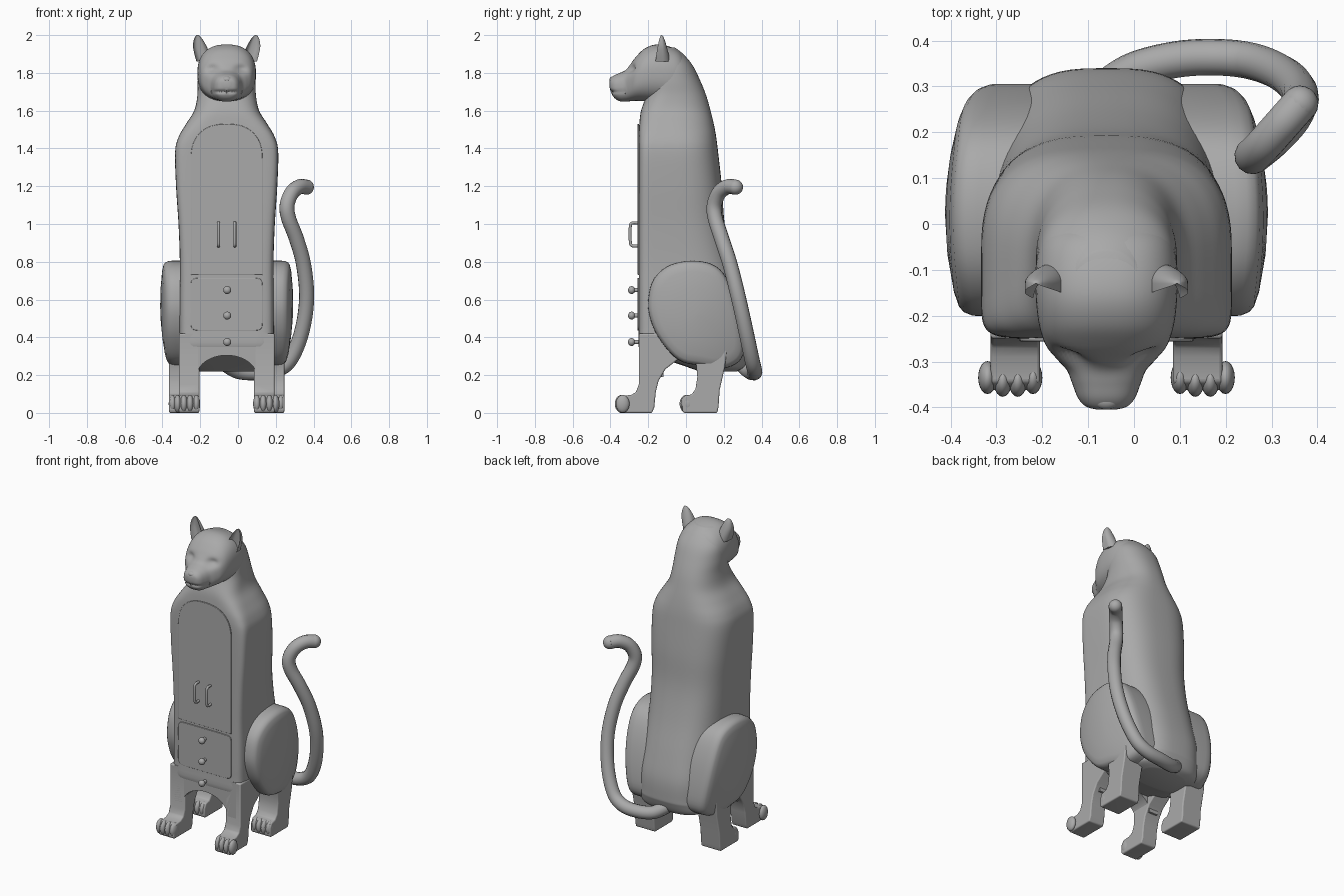
import bpy, bmesh, math
from mathutils import Vector

CX = -0.06  # symmetry plane of the body
grey = bpy.data.materials.new("grey_paint")
grey.diffuse_color = (0.4, 0.4, 0.4, 1)


def finish(name, bm, bevel=0, angle=40):
    bmesh.ops.recalc_face_normals(bm, faces=bm.faces)
    me = bpy.data.meshes.new(name)
    bm.to_mesh(me)
    bm.free()
    ob = bpy.data.objects.new(name, me)
    bpy.context.collection.objects.link(ob)
    me.materials.append(grey)
    if bevel:
        m = ob.modifiers.new("bevel", 'BEVEL')
        m.width, m.segments, m.limit_method, m.angle_limit = bevel, 3, 'ANGLE', math.radians(35)
    bpy.ops.object.select_all(action='DESELECT')
    ob.select_set(True)
    bpy.context.view_layer.objects.active = ob
    bpy.ops.object.shade_smooth_by_angle(angle=math.radians(angle))
    return ob


def spline(rows, steps, closed=False):
    """Smooth Catmull-Rom interpolation of rows of numbers."""
    n, out = len(rows), []
    for i in range(n if closed else n - 1):
        k = [(i + d) % n if closed else min(max(i + d, 0), n - 1) for d in (-1, 0, 1, 2)]
        for s in range(steps):
            t = s / steps
            out.append([0.5 * (2 * b + (c - a) * t + (2 * a - 5 * b + 4 * c - d) * t * t
                               + (3 * b - a - 3 * c + d) * t ** 3)
                        for a, b, c, d in zip(*(rows[j] for j in k))])
    return out if closed else out + [list(rows[-1])]


def loft(rings):
    bm = bmesh.new()
    vs = [[bm.verts.new(p) for p in r] for r in rings]
    n = len(vs[0])
    for a, b in zip(vs, vs[1:]):
        for i in range(n):
            bm.faces.new((a[i], a[(i + 1) % n], b[(i + 1) % n], b[i]))
    bm.faces.new(vs[0])
    bm.faces.new(vs[-1])
    return bm


def power(v, n):
    return math.copysign(abs(v) ** (2 / n), v)


def angles(n):
    return [(math.cos(2 * math.pi * i / n), math.sin(2 * math.pi * i / n)) for i in range(n)]


def ellipsoid(name, c, r):
    bm = bmesh.new()
    bmesh.ops.create_uvsphere(bm, u_segments=20, v_segments=12, radius=1)
    for v in bm.verts:
        v.co = Vector([c[i] + v.co[i] * r[i] for i in range(3)])
    return finish(name, bm)


def tube(name, pts, r, steps=8, taper=None):
    cu = bpy.data.curves.new(name, 'CURVE')
    cu.dimensions, cu.bevel_depth, cu.bevel_resolution, cu.use_fill_caps = '3D', r, 5, True
    sp = cu.splines.new('POLY')
    path = spline(pts, steps)
    sp.points.add(len(path) - 1)
    for p, q in zip(sp.points, path):
        p.co = (*q, 1)
    cu.materials.append(grey)
    ob = bpy.data.objects.new(name, cu)
    bpy.context.collection.objects.link(ob)


# torso: height, half width, front y, back y, back squareness, front squareness
torso = [(0.22, 0.15, 0.07, 0.27, 3, 3), (0.245, 0.22, 0.0, 0.31, 3, 3), (0.30, 0.245, -0.16, 0.335, 3, 6),
         (0.335, 0.25, -0.245, 0.34, 3, 9), (0.45, 0.25, -0.25, 0.335, 3, 10), (0.6, 0.25, -0.25, 0.30, 2.8, 10),
         (0.8, 0.248, -0.25, 0.245, 2.8, 10), (1.0, 0.255, -0.25, 0.205, 2.8, 10),
         (1.2, 0.268, -0.25, 0.19, 2.8, 10), (1.38, 0.273, -0.25, 0.17, 2.8, 9), (1.46, 0.255, -0.25, 0.16, 2.7, 7),
         (1.53, 0.215, -0.247, 0.147, 2.5, 5), (1.6, 0.172, -0.238, 0.13, 2.4, 3.5),
         (1.68, 0.155, -0.21, 0.107, 2.3, 2.6), (1.76, 0.153, -0.19, 0.075, 2.2, 2.4),
         (1.84, 0.145, -0.18, 0.035, 2.2, 2.2), (1.90, 0.115, -0.18, -0.015, 2, 2), (1.935, 0.07, -0.17, -0.06, 2, 2)]
rings = []
for z, w, f, b, nb, nf in spline(torso, 5):
    cy = f + (b - f) * 0.42
    rings.append([(CX + w * power(c, nb if s > 0 else nf),
                   cy + ((b - cy) * power(s, nb) if s > 0 else (cy - f) * power(s, nf)), z)
                  for c, s in angles(72)])
finish("torso", loft(rings))

# head: y, half width, bottom z, top z
head = [(0.02, 0.10, 1.64, 1.84), (-0.03, 0.14, 1.64, 1.91), (-0.09, 0.154, 1.64, 1.94), (-0.16, 0.154, 1.645, 1.95),
        (-0.22, 0.147, 1.65, 1.928), (-0.265, 0.132, 1.652, 1.885), (-0.295, 0.108, 1.65, 1.845),
        (-0.32, 0.086, 1.648, 1.815), (-0.35, 0.074, 1.65, 1.80), (-0.38, 0.062, 1.668, 1.787),
        (-0.398, 0.045, 1.70, 1.772), (-0.405, 0.02, 1.725, 1.757)]
rings = [[(CX + w * power(c, 2.4), y, (lo + hi) / 2 + (hi - lo) / 2 * power(s, 2.4)) for c, s in angles(56)]
         for y, w, lo, hi in spline(head, 5)]
bm = loft(rings)
for v in bm.verts:  # eye hollows and mouth corners
    dx = abs(v.co.x - CX)
    g = math.exp(-((dx - 0.075) / 0.035) ** 2 - ((v.co.z - 1.82) / 0.022) ** 2)
    m = math.exp(-((v.co.z - 1.70) / 0.008) ** 2) * (dx > 0.006)
    if v.co.y < -0.24:
        v.co.y += 0.022 * g + (0.01 * m if v.co.y < -0.32 else 0)
finish("head", bm)
ellipsoid("nose", (CX, -0.385, 1.765), (0.028, 0.02, 0.017))

# side outlines (y, z) for haunch and legs
haunch = spline([(-0.2, 0.60), (-0.17, 0.71), (-0.08, 0.785), (0.06, 0.805), (0.18, 0.76), (0.255, 0.62), (0.30, 0.42),
                 (0.295, 0.29), (0.2, 0.235), (0.08, 0.25), (-0.04, 0.28), (-0.14, 0.39), (-0.19, 0.5)], 5, True)
front_leg = [(-0.25, 0.42), (-0.25, 0.15), (-0.265, 0.11), (-0.29, 0.095), (-0.345, 0.09), (-0.362, 0.06),
             (-0.362, 0.01), (-0.352, 0), (-0.18, 0), (-0.168, 0.03), (-0.16, 0.11), (-0.145, 0.17), (-0.11, 0.23),
             (-0.04, 0.285), (0.0, 0.34), (0.0, 0.42)]
hind_leg = [(0.03, 0.36), (0.055, 0.25), (0.06, 0.19), (0.05, 0.125), (0.03, 0.098), (-0.005, 0.09), (-0.02, 0.06),
            (-0.02, 0.01), (-0.01, 0), (0.165, 0), (0.172, 0.03), (0.178, 0.12), (0.205, 0.24), (0.22, 0.36)]


def slab(name, outline, x0, x1, bevel):
    finish(name, loft([[(x, y, z) for y, z in outline] for x in (x0, x1)]), bevel, 50)


for side, sx in (("left", -1), ("right", 1)):
    # domed haunch
    rings = []
    for w, k in ((0.12, 0.97), (0.22, 1), (0.30, 1), (0.325, 0.995), (0.342, 0.965), (0.349, 0.92), (0.352, 0.8),
                 (0.352, 0.5), (0.352, 0.2), (0.352, 0.02)):
        ring = []
        for y, z in haunch:
            y, z = 0.06 + (y - 0.06) * k, 0.52 + (z - 0.52) * k
            ring.append((CX + sx * (w - 0.68 * (y - 0.02) ** 2 - 0.35 * (z - 0.58) ** 2), y, z))
        rings.append(ring)
    finish(side + "_haunch", loft(rings))
    slab(side + "_front_leg", front_leg, CX + sx * 0.145, CX + sx * 0.253, 0.012)
    slab(side + "_hind_leg", hind_leg, CX + sx * 0.165, CX + sx * 0.305, 0.018)
    # paws with four toes
    for leg, x0, y0 in (("front", 0.21, -0.335), ("hind", 0.237, 0.008)):
        for i in range(4):
            ellipsoid(f"{side}_{leg}_toe_{i + 1}", (CX + sx * (x0 + (i - 1.5) * 0.033), y0 - (0.006 if 0 < i < 3 else 0), 0.048),
                      (0.0205, 0.036, 0.047))
    # cupped ear
    rings = []
    for z, x, w, d in spline([(1.86, 0.118, 0.042, 0.045), (1.90, 0.13, 0.041, 0.038), (1.94, 0.142, 0.036, 0.028),
                              (1.975, 0.15, 0.024, 0.017), (1.995, 0.153, 0.011, 0.008), (2.0, 0.154, 0.003, 0.002)], 4):
        rings.append([(CX + sx * (x + w * c), -0.13 + d * (s if s > 0 else -0.25 * s - 0.7 * abs(c) ** 4), z)
                      for c, s in angles(32)])
    finish(side + "_ear", loft(rings))
    # door handle
    hx = CX + sx * 0.043
    tube(side + "_handle", [(hx, -0.245, 0.885), (hx, -0.285, 0.885), (hx, -0.295, 0.91), (hx, -0.295, 0.985),
                            (hx, -0.285, 1.005), (hx, -0.245, 1.005)], 0.008)

# arched apron between the front legs
arch = [(CX + 0.16 * c, 0.19 + 0.115 * s) for c, s in angles(48)[:25]]
outline = [(CX + 0.22, 0.19)] + arch + [(CX - 0.22, 0.19), (CX - 0.22, 0.42), (CX + 0.22, 0.42)]
finish("apron", loft([[(x, y, z) for x, z in outline] for y in (-0.25, -0.12)]))


def plate(name, outline):
    finish(name, loft([[(x, y, z) for x, z in outline] for y in (-0.256, -0.248)]), 0.003)


# cupboard door with arched top, and drawer front
plate("door", [(CX - 0.19, 0.73), (CX + 0.19, 0.73)]
      + [(CX + 0.19 * power(c, 2.4), 1.34 + 0.19 * power(s, 2.4)) for c, s in angles(48)[:25]])
plate("drawer", [(CX + 0.19 * power(c, 12), 0.575 + 0.14 * power(s, 12)) for c, s in angles(48)])
for i, z in enumerate((0.65, 0.515, 0.375)):
    ellipsoid(f"knob_{i + 1}", (CX + 0.003, -0.288, z), (0.021, 0.019, 0.021))
    tube(f"knob_stem_{i + 1}", [(CX + 0.003, -0.245, z), (CX + 0.003, -0.285, z)], 0.011, 2)

# tail
tail = [(-0.07, 0.29, 0.26), (0.0, 0.335, 0.22), (0.1, 0.36, 0.212), (0.2, 0.363, 0.225), (0.275, 0.35, 0.28),
        (0.335, 0.32, 0.42), (0.363, 0.28, 0.6), (0.348, 0.235, 0.78), (0.31, 0.19, 0.92), (0.268, 0.155, 1.03),
        (0.26, 0.15, 1.1), (0.285, 0.175, 1.165), (0.325, 0.22, 1.197), (0.362, 0.262, 1.195)]
tube("tail", tail, 0.04)
ellipsoid("tail_tip", tail[-1], (0.04, 0.04, 0.04))
